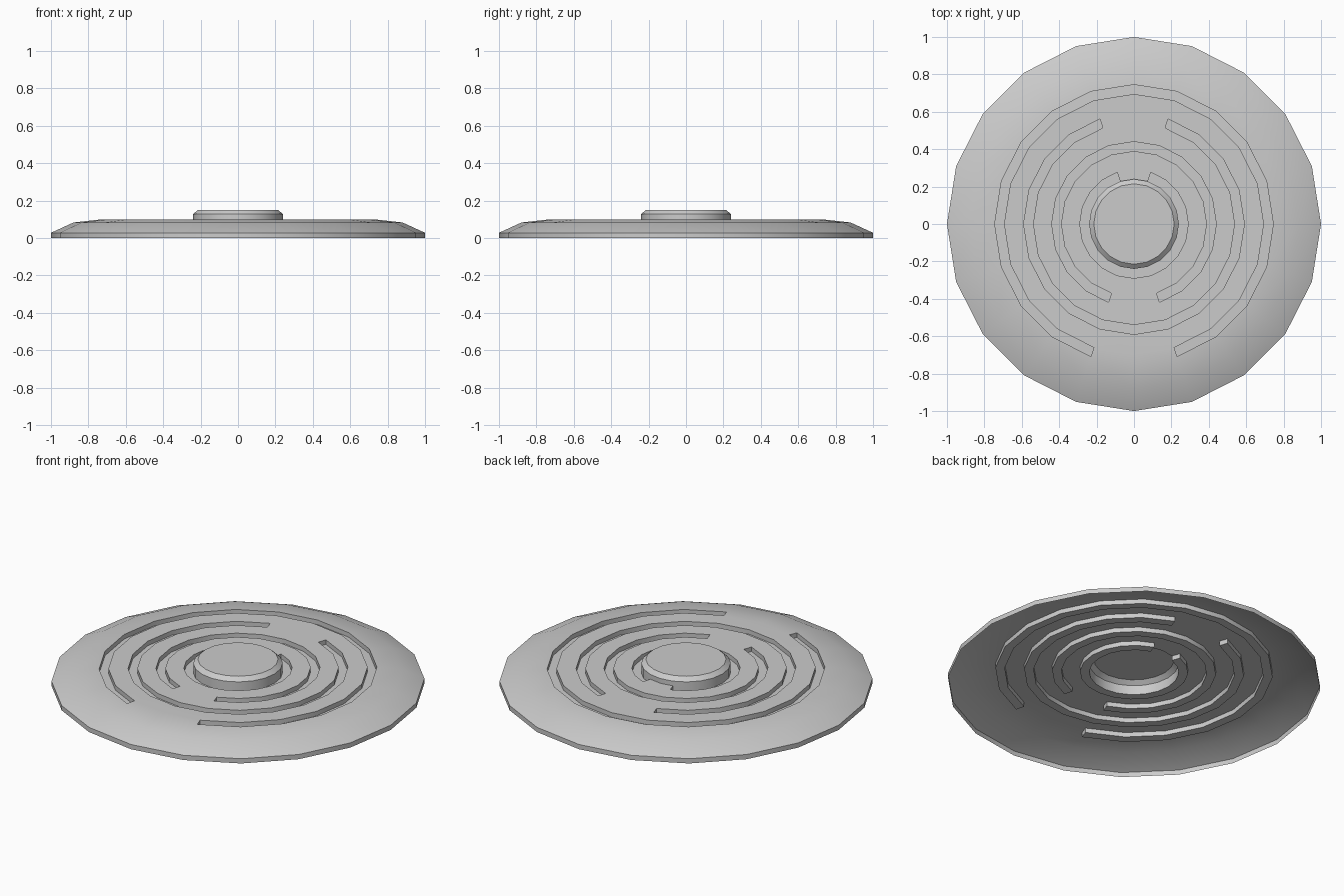
import bpy, bmesh
from math import cos, sin, pi
from mathutils import Vector

if "Cube" in bpy.data.objects:
    bpy.data.objects.remove(bpy.data.objects["Cube"])

SIDES = 20
DEPTH = 0.027


def lathe(profile, cap=False):
    """Spin (radius, z) points, listed inside to outside, into an open sheet."""
    bm = bmesh.new()
    rings = [[bm.verts.new((r * cos(2 * pi * i / SIDES), r * sin(2 * pi * i / SIDES), z))
              for i in range(SIDES)] for r, z in profile]
    bands = []
    for a, b in zip(rings, rings[1:]):
        bands.append([bm.faces.new((a[i], b[i], b[(i + 1) % SIDES], a[(i + 1) % SIDES]))
                      for i in range(SIDES)])
    if cap:
        bm.faces.new(rings[0])
    return bm, bands


def finish(bm, name):
    mesh = bpy.data.meshes.new(name)
    bm.to_mesh(mesh)
    bm.free()
    obj = bpy.data.objects.new(name, mesh)
    bpy.context.collection.objects.link(obj)
    bpy.ops.object.select_all(action='DESELECT')
    obj.select_set(True)
    bpy.context.view_layer.objects.active = obj
    bpy.ops.object.shade_smooth_by_angle()


# Domed plate, open underneath and at the hub
bm, bands = lathe([(0.24, 0.10), (0.29, 0.10), (0.39, 0.10), (0.44, 0.10),
                   (0.54, 0.10), (0.59, 0.10), (0.695, 0.10), (0.745, 0.098),
                   (0.88, 0.083), (1.0, 0.028), (1.0, 0.0)])

# Circular grooves, each broken by a bridge alternately at the back and front
for n in range(4):
    centre = SIDES // 4 if n % 2 == 0 else 3 * SIDES // 4
    groove = [f for i, f in enumerate(bands[2 * n]) if i not in (centre - 1, centre)]
    res = bmesh.ops.extrude_face_region(bm, geom=groove)
    verts = [g for g in res['geom'] if isinstance(g, bmesh.types.BMVert)]
    bmesh.ops.translate(bm, vec=Vector((0, 0, -DEPTH)), verts=verts)
    leftover = [f for f in groove if f.is_valid]
    if leftover:
        bmesh.ops.delete(bm, geom=leftover, context='FACES')
finish(bm, "grooved_plate")

# Raised hub with a bevelled edge, hollow below
bm, _ = lathe([(0.215, 0.15), (0.24, 0.128), (0.24, 0.10)], cap=True)
finish(bm, "hub_cap")
